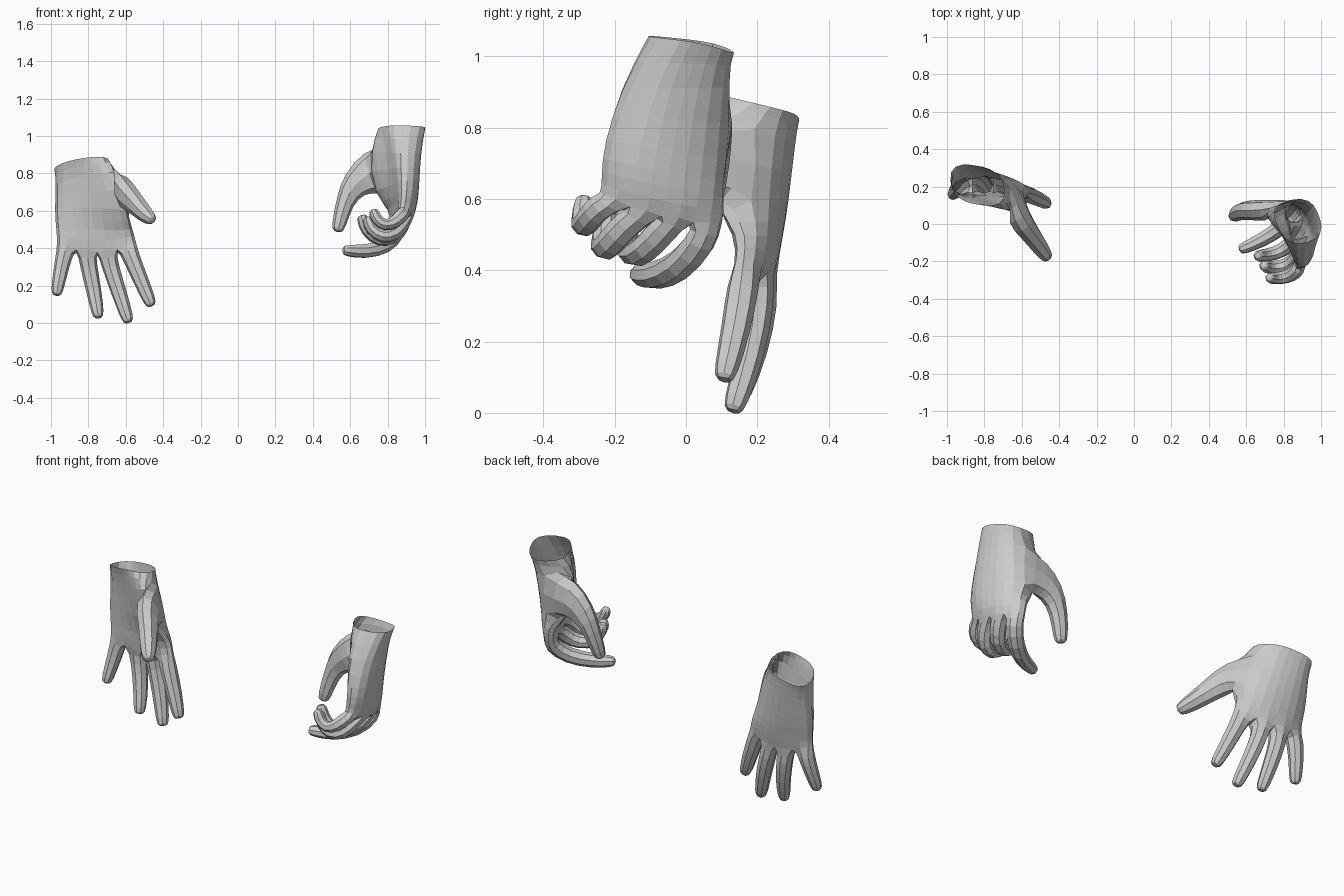
import bpy, bmesh
from mathutils import Vector as V

if "Cube" in bpy.data.objects:
    bpy.data.objects.remove(bpy.data.objects["Cube"])

PROFILE = (0.6, 1, 1, 1, 0.6)          # palm thickness across the hand
ARCH = (0, 0.75, 1, 0.75, 0)           # palm bulge across the hand
THENAR = (0, 0, 0.2, 0.65, 1)          # thumb mound across the palm side


def digit(bm, base, pts, radii):
    """Extrude a four-sided cage from base verts; radii are (width, thickness)."""
    pts = [V(p) for p in pts]
    radii = [V(r if isinstance(r, tuple) else (r, r)) * 1.1 for r in radii]
    end = (pts[-1] - pts[-2]).normalized()
    pts.insert(-1, pts[-1] - end * radii[-1].x * 0.7)    # full ring before the tip
    radii = radii + [radii[-1] * 0.65]
    f0, f1, b1, b0 = [v.co.copy() for v in base]
    w, n0 = f1 - f0, (b0 + b1 - f0 - f1)
    prev_c = (f0 + f1 + b0 + b1) / 4
    sign, prev = None, base
    for k, (c, r) in enumerate(zip(pts, radii)):
        nxt = pts[k + 1] if k + 1 < len(pts) else c
        t = ((c - prev_c).normalized() + (nxt - c).normalized()).normalized()
        w = (w - t * w.dot(t)).normalized()
        n = w.cross(t)
        if sign is None:
            sign = 1 if n.dot(n0) > 0 else -1
        n = n * sign
        ring = [bm.verts.new(c + w * a * r.x + n * b * r.y)
                for a, b in ((-1, -1), (1, -1), (1, 1), (-1, 1))]
        for j in range(4):
            bm.faces.new((prev[j], prev[(j + 1) % 4], ring[(j + 1) % 4], ring[j]))
        prev, prev_c = ring, c
    bm.faces.new(prev)


def hand(name, rings, fingers, thumb):
    """Palm cage of four columns; fingers and thumb grow out of its open quads."""
    bm = bmesh.new()
    front, back = [], []
    for ring in rings:
        p, i, n, bulge, mound = [V(v) for v in ring]
        f, b = [], []
        for k in range(5):
            c = p.lerp(i, k / 4) + bulge * ARCH[k]
            f.append(bm.verts.new(c - n * PROFILE[k] + mound * THENAR[k]))
            b.append(bm.verts.new(c + n * PROFILE[k]))
        front.append(f)
        back.append(b)
    for r in range(len(rings) - 1):
        for side in (front, back):
            for k in range(4):
                bm.faces.new((side[r][k], side[r][k + 1], side[r + 1][k + 1], side[r + 1][k]))
        bm.faces.new((front[r][0], back[r][0], back[r + 1][0], front[r + 1][0]))
        if r != 1:                                        # thumb opening
            bm.faces.new((front[r][4], back[r][4], back[r + 1][4], front[r + 1][4]))
    f, b = front[-1], back[-1]
    for k, (pts, radii) in enumerate(fingers):
        digit(bm, (f[k], f[k + 1], b[k + 1], b[k]), pts, radii)
    digit(bm, (front[1][4], front[2][4], back[2][4], back[1][4]), *thumb)
    bmesh.ops.recalc_face_normals(bm, faces=bm.faces)
    me = bpy.data.meshes.new(name)
    bm.to_mesh(me)
    bm.free()
    ob = bpy.data.objects.new(name, me)
    bpy.context.collection.objects.link(ob)
    sub = ob.modifiers.new("rounding", 'SUBSURF')
    sub.levels = sub.render_levels = 1
    return ob


# Open hand: palm to the front, fingers spread downwards
hand("open_hand",
     [((-.985, .23, .825), (-.69, .185, .87), (-.01, .105, -.025), (0, 0, .01), (0, 0, 0)),
      ((-.975, .225, .75), (-.67, .17, .83), (0, .085, -.02), (0, .02, 0), (.02, -.06, 0)),
      ((-.985, .21, .60), (-.59, .16, .57), (0, .07, -.01), (0, .03, 0), (.02, -.06, 0)),
      ((-.975, .20, .50), (-.56, .17, .50), (0, .058, 0), (0, .03, 0), (0, 0, 0)),
      ((-.97, .19, .43), (-.54, .16, .43), (0, .048, 0), (0, .03, -.05), (0, 0, 0))],
     [(((-.93, .20, .36), (-.95, .185, .27), (-.972, .15, .145)), (.044, .038, .032)),
      (((-.80, .215, .31), (-.77, .19, .17), (-.745, .14, .025)), (.045, .04, .033)),
      (((-.685, .205, .31), (-.635, .18, .16), (-.583, .13, 0)), (.045, .041, .034)),
      (((-.575, .16, .36), (-.52, .14, .23), (-.46, .105, .088)), (.046, .041, .034))],
     (((-.625, .04, .715), (-.56, -.04, .65), (-.505, -.12, .59), (-.455, -.19, .547)),
      ((.105, .065), (.068, .05), .047, .036)))

# Curled hand: palm inwards, fingers bent towards the thumb
hand("curled_hand",
     [((.925, -.10, 1.055), (.84, .13, 1.005), (.105, .03, -.005), (0, 0, .01), (-.02, 0, .02)),
      ((.905, -.185, .91), (.83, .125, .95), (.08, .025, 0), (.025, 0, 0), (-.10, -.05, 0)),
      ((.905, -.235, .75), (.81, .12, .67), (.065, .015, 0), (.04, 0, 0), (-.06, -.06, 0)),
      ((.90, -.24, .67), (.83, .115, .60), (.055, .01, 0), (.038, 0, 0), (0, 0, 0)),
      ((.885, -.24, .61), (.83, .105, .53), (.048, .01, 0), (.033, 0, -.02), (0, 0, 0))],
     [(((.88, -.24, .585), (.845, -.275, .54), (.785, -.29, .515), (.74, -.29, .555), (.72, -.285, .61)),
       (.039, .037, .033, .031, .028)),
      (((.88, -.165, .535), (.84, -.215, .47), (.77, -.235, .455), (.71, -.23, .50), (.69, -.22, .57)),
       (.042, .04, .036, .033, .03)),
      (((.875, -.06, .52), (.835, -.115, .455), (.755, -.16, .435), (.685, -.17, .495), (.66, -.17, .58)),
       (.043, .041, .037, .034, .031)),
      (((.855, .045, .48), (.79, -.02, .405), (.68, -.09, .38), (.56, -.14, .39)),
       (.045, .043, .039, .032))],
     (((.715, .07, .81), (.62, .075, .745), (.57, .07, .65), (.53, .04, .485)),
      ((.12, .06), (.075, .052), .046, .037)))
